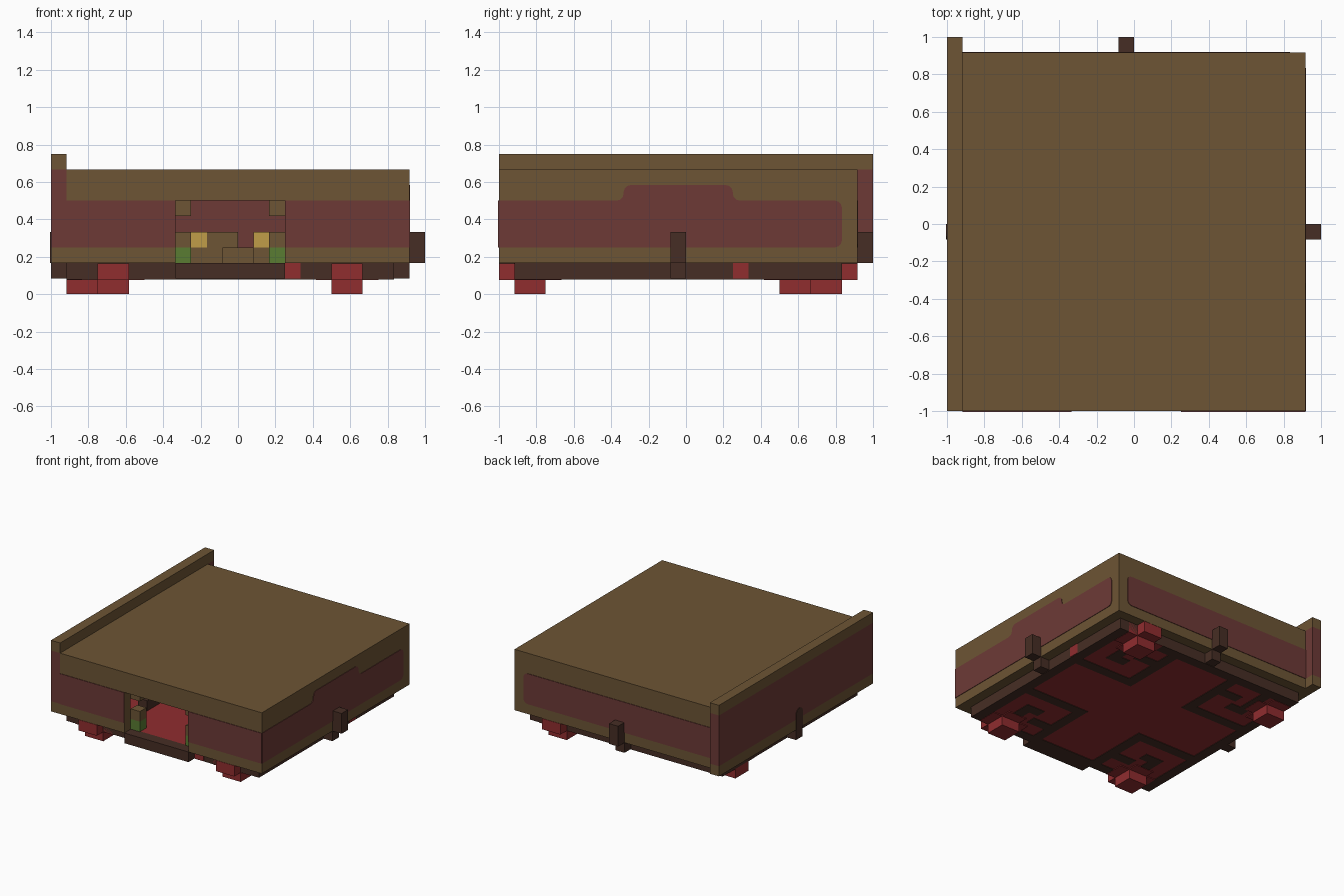
import bpy, bmesh
from mathutils import Vector

if "Cube" in bpy.data.objects:
    bpy.data.objects.remove(bpy.data.objects["Cube"])

U = 1 / 12      # one block
T = 0.05        # thickness of painted plates, in blocks


def material(name, r, g, b):
    m = bpy.data.materials.new(name)
    m.use_nodes = True
    m.diffuse_color = (r, g, b, 1)
    m.node_tree.nodes["Principled BSDF"].inputs["Base Color"].default_value = (r, g, b, 1)
    return m


BROWN = material("brown", .153, .09, .035)
MAROON = material("maroon", .153, .042, .037)
RED = material("red", .28, .026, .028)
DARK = material("dark_brown", .062, .027, .018)
GOLD = material("gold", .53, .34, .065)
GREEN = material("green", .1, .2, .032)


def finish(name, bm, mat):
    bmesh.ops.recalc_face_normals(bm, faces=bm.faces[:])
    mesh = bpy.data.meshes.new(name)
    bm.to_mesh(mesh)
    bm.free()
    mesh.materials.append(mat)
    bpy.context.collection.objects.link(bpy.data.objects.new(name, mesh))


def box(name, mat, x, y, z):
    """Box from three (low, high) ranges given in blocks."""
    bm = bmesh.new()
    bmesh.ops.create_cube(bm, size=1)
    for v in bm.verts:
        v.co = Vector([(lo + hi) / 2 + c * (hi - lo)
                       for c, (lo, hi) in zip(v.co, (x, y, z))]) * U
    finish(name, bm, mat)


def panel(name, mat, place, push, outline, rounded=()):
    """Thin plate from a 2D outline, with chosen corners rounded."""
    bm = bmesh.new()
    verts = [bm.verts.new(Vector(place(a, z)) * U) for a, z in outline]
    bm.faces.new(verts)
    if rounded:
        bmesh.ops.bevel(bm, geom=[verts[i] for i in rounded], offset=.45 * U,
                        segments=3, profile=.5, affect='VERTICES')
    out = bmesh.ops.extrude_face_region(bm, geom=bm.faces[:])
    moved = [g for g in out["geom"] if isinstance(g, bmesh.types.BMVert)]
    bmesh.ops.translate(bm, verts=moved, vec=Vector(push) * U * T)
    finish(name, bm, mat)


# Roof and hollow walls, with a doorway in the front
box("roof", BROWN, (-11, 11), (-12, 11), (7, 8))
box("right_wall", BROWN, (10, 11), (-12, 11), (2, 7))
box("back_wall", BROWN, (-11, 10), (10, 11), (2, 7))
box("front_wall_left", BROWN, (-11, -4), (-12, -11), (2, 7))
box("front_wall_right", BROWN, (3, 10), (-12, -11), (2, 7))
box("door_lintel", BROWN, (-4, 3), (-12, -11), (6, 7))

# Tall side wall in three layers
for name, mat, z in (("foot", BROWN, (2, 3)), ("middle", MAROON, (3, 8)),
                     ("top", BROWN, (8, 9))):
    box("tall_wall_" + name, mat, (-12, -11), (-12, 12), z)

# Painted bands on the outer walls
for name, a, b in (("left", -11, -4), ("right", 3, 11)):
    panel("front_band_" + name, MAROON, lambda p, z: (p, -12, z), (0, -1, 0),
          [(a, 3), (b, 3), (b, 6), (a, 6)])
panel("back_band", MAROON, lambda p, z: (p, 11, z), (0, 1, 0),
      [(-11, 3), (10, 3), (10, 6), (-11, 6)], (1, 2))
panel("right_band", MAROON, lambda p, z: (11, p, z), (1, 0, 0),
      [(-12, 3), (10, 3), (10, 6), (3, 6), (3, 7), (-4, 7), (-4, 6), (-12, 6)],
      (1, 2, 3, 4, 5, 6))
panel("inside_band", MAROON, lambda p, z: (p, 10, z), (0, -1, 0),
      [(-11, 3), (10, 3), (10, 6), (-11, 6)])

# Floor slab with a dark rim and threshold
box("floor", RED, (-10.9, 9.9), (-10.9, 9.9), (1, 2))
for name, x, y in (("front", (-11, 10), (-11, -10)), ("back", (-11, 10), (9, 10)),
                   ("left", (-11, -10), (-10, 9)), ("right", (9, 10), (-10, 9))):
    box("rim_" + name, DARK, x, y, (1 - T, 2))
box("threshold", DARK, (-4, 3), (-12, -11), (1, 2))
box("front_rim_inlay", RED, (3, 4), (-11 - T, -10), (1, 2))
box("right_rim_inlay", RED, (9, 10 + T), (3, 4), (1, 2))

# Dark line pattern under the floor, repeated in the four corners
STRIPS = (((3, 4), (3, 9.5)), ((4, 9.5), (3, 4)), ((4, 6), (7, 8)),
          ((7, 8), (5.5, 9.5)), ((6, 7), (5.5, 6.5)))


def mirrored(span, side):
    return sorted(side * s - .5 for s in span)


for sx in (-1, 1):
    for sy in (-1, 1):
        for u, v in STRIPS:
            box("floor_line", DARK, mirrored(u, sx), mirrored(v, sy), (1 - T, 1.02))

# Feet, each under a wider collar
FEET = (("front_left", (6, 8), (-11, -9), (5, 9), (-12, -8)),
        ("front_right", (-9, -7), (-11, -9), (-10, -6), (-12, -8)),
        ("back_left", (6, 8), (8, 10), (5, 9), (7, 11)),
        ("back_right", (-11, -9), (6, 8), (-10.9, -8), (5, 9)))
for name, x, y, cx, cy in FEET:
    box("foot_" + name, RED, x, y, (0, 1))
    box("collar_" + name, RED, cx, y, (.92, 1.98))
    box("collar_cross_" + name, RED, x, cy, (.92, 1.98))

# Pegs on the sides
box("right_peg", DARK, (11, 12), (-1, 0), (2, 4))
box("right_peg_base", DARK, (10, 11), (-1, 0), (1, 2))
box("back_peg", DARK, (-1, 0), (11, 12), (2, 4))
box("back_peg_base", DARK, (-1, 0), (10, 11), (1, 2))
box("left_peg_base", DARK, (-12, -11), (-1, 0), (1, 2))
panel("left_peg", DARK, lambda p, z: (-12, p, z), (-1, 0, 0),
      [(-1, 2), (0, 2), (0, 4), (-1, 4)], (2, 3))

# Posts and brackets just inside the doorway
for name, x in (("left", (2, 3)), ("right", (-4, -3))):
    box("post_base_" + name, GREEN, x, (-11, -10), (2, 3))
    box("post_top_" + name, BROWN, x, (-11, -10), (3, 4))
    box("door_bracket_" + name, BROWN, x, (-11, -10), (5, 6))

# Furniture
box("bench", BROWN, (-3, 2), (8, 9.9), (2, 3))
box("bench_step", BROWN, (-1, 1), (7, 8), (2, 3))
box("bench_back", BROWN, (-2, 0), (8, 9.9), (3, 4))
for name, x in (("left", (1, 2)), ("right", (-3, -2))):
    box("lamp_" + name, GOLD, x, (8, 9), (3, 4))
box("stool", DARK, (-6, -5), (-7, -5), (2, 3))
